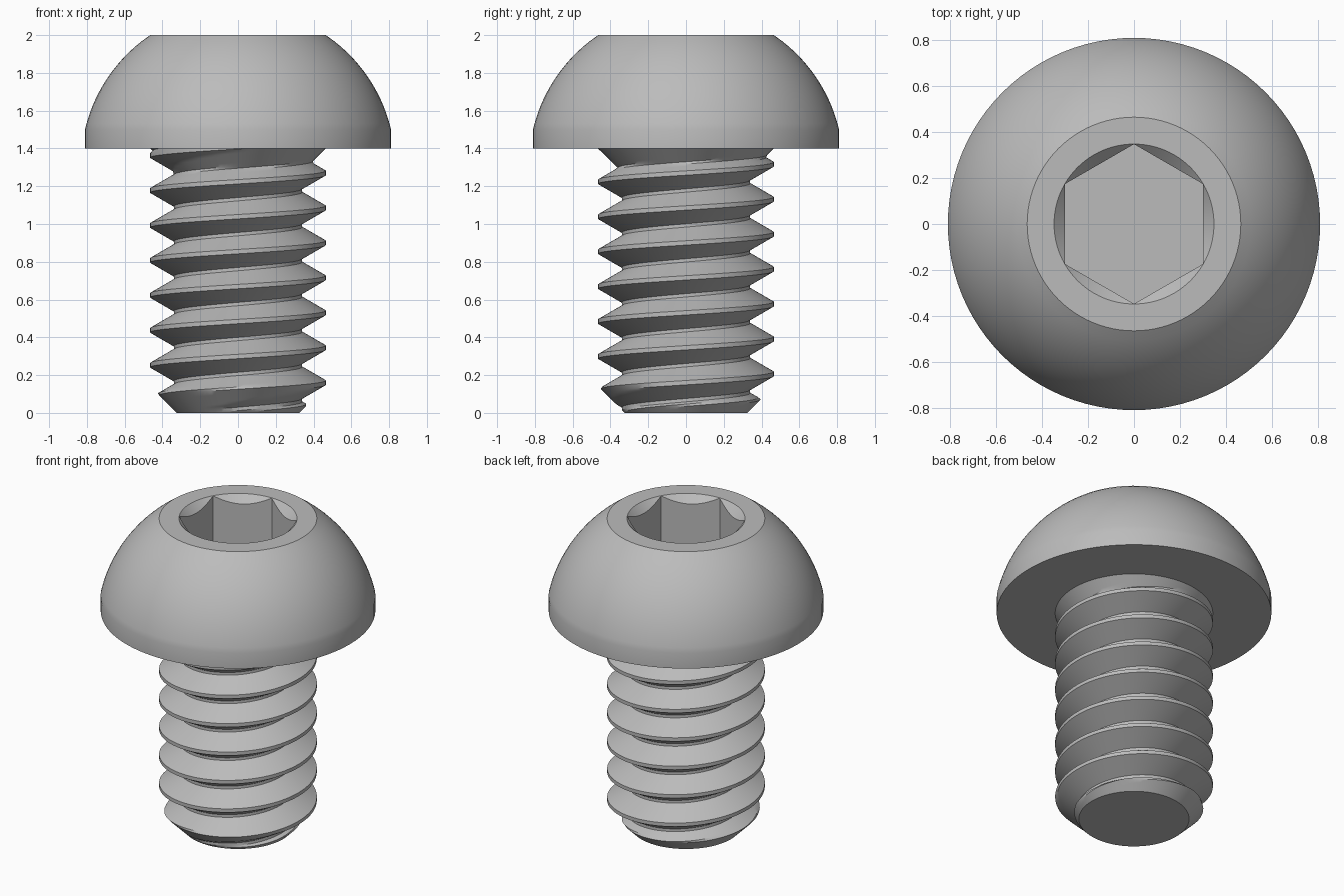
import bpy, bmesh
from math import sin, cos, pi, radians, sqrt, floor

cube = bpy.data.objects.get("Cube")
if cube:
    bpy.data.objects.remove(cube, do_unlink=True)

SEG = 96                                  # sides around the axis
HEAD_BASE, HEAD_TOP = 1.4, 2.0
CREST, ROOT, PITCH = 0.465, 0.34, 0.185   # thread sizes
TIP = 0.325                               # radius of the flat end
SOCKET, FLAT = 0.348, 0.301               # hex corner radius and half width

steel = bpy.data.materials.new("grey steel")
steel.use_nodes = True
grey = (0.5, 0.5, 0.5, 1)
steel.diffuse_color = grey
steel.node_tree.nodes["Principled BSDF"].inputs["Base Color"].default_value = grey


def point(a, r, z):
    return (r * cos(a), r * sin(a), z)


def bridge(bm, rows, closed):
    """Join neighbouring rows of points with faces."""
    vs = [[bm.verts.new(p) for p in row] for row in rows]
    for lo, hi in zip(vs, vs[1:]):
        n = len(lo)
        for i in range(n if closed else n - 1):
            j = (i + 1) % n
            bm.faces.new((lo[i], lo[j], hi[j], hi[i]))
    return vs


def finish(bm, name, angle):
    bmesh.ops.remove_doubles(bm, verts=bm.verts, dist=0.0002)
    bmesh.ops.dissolve_degenerate(bm, edges=bm.edges, dist=0.0001)
    bmesh.ops.recalc_face_normals(bm, faces=bm.faces)
    mesh = bpy.data.meshes.new(name)
    bm.to_mesh(mesh)
    bm.free()
    mesh.materials.append(steel)
    ob = bpy.data.objects.new(name, mesh)
    bpy.context.collection.objects.link(ob)
    bpy.ops.object.select_all(action='DESELECT')
    ob.select_set(True)
    bpy.context.view_layer.objects.active = ob
    bpy.ops.object.shade_smooth_by_angle(angle=radians(angle))
    return ob


angles = [2 * pi * i / SEG for i in range(SEG)]


def circle(r, z):
    return [point(a, r, z) for a in angles]


def hex_radius(a):
    # corners lie on the y axis
    return FLAT / cos((a + pi / 6) % (pi / 3) - pi / 6)


# Domed head with a countersunk hexagonal socket
bm = bmesh.new()
rings = [circle(CREST, HEAD_BASE), circle(0.81, HEAD_BASE)]
centre, ball, shoulder = 1.31, 0.832, 1.5
for i in range(17):
    z = shoulder + (HEAD_TOP - shoulder) * i / 16
    rings.append(circle(sqrt(ball ** 2 - (z - centre) ** 2), z))
rings.append(circle(SOCKET, HEAD_TOP))
rings.append([point(a, hex_radius(a), HEAD_TOP - (SOCKET - hex_radius(a))) for a in angles])
rings.append([point(a, hex_radius(a), HEAD_TOP - 0.35) for a in angles])
socket_floor = bridge(bm, rings, True)[-1]
bm.faces.new(socket_floor)
finish(bm, "head", 22)

# Threaded shank: one helical strip, trimmed by the tip chamfer and the run-out cone
bm = bmesh.new()
half_crest = PITCH / 16
flank = (CREST - ROOT) * 0.577
steps = 6
profile = [(-half_crest, CREST)]
profile += [(half_crest + flank * i / steps, CREST + (ROOT - CREST) * i / steps)
            for i in range(steps + 1)]
profile += [(PITCH - half_crest - flank * (1 - i / steps), ROOT + (CREST - ROOT) * i / steps)
            for i in range(steps + 1)]


def trimmed(a, r, z):
    z = min(max(z, 0), HEAD_BASE)
    # thread radius at the clamped height
    d = (z - 1.27 - PITCH * a / (2 * pi)) / PITCH
    d = abs(d - floor(d + 0.5)) * PITCH
    r = CREST - (CREST - ROOT) * min(max((d - half_crest) / flank, 0), 1)
    r = max(r, CREST - (HEAD_BASE - z))
    return point(a, min(r, TIP + z), z)


rows = []
for i in range(-9 * SEG, 2 * SEG + 1):
    a = 2 * pi * i / SEG
    start = 1.27 + PITCH * i / SEG
    rows.append([trimmed(a, r, start + dz) for dz, r in profile])
bridge(bm, rows, False)
bm.faces.new([bm.verts.new(p) for p in circle(TIP, 0)])
finish(bm, "threaded_shank", 25)
